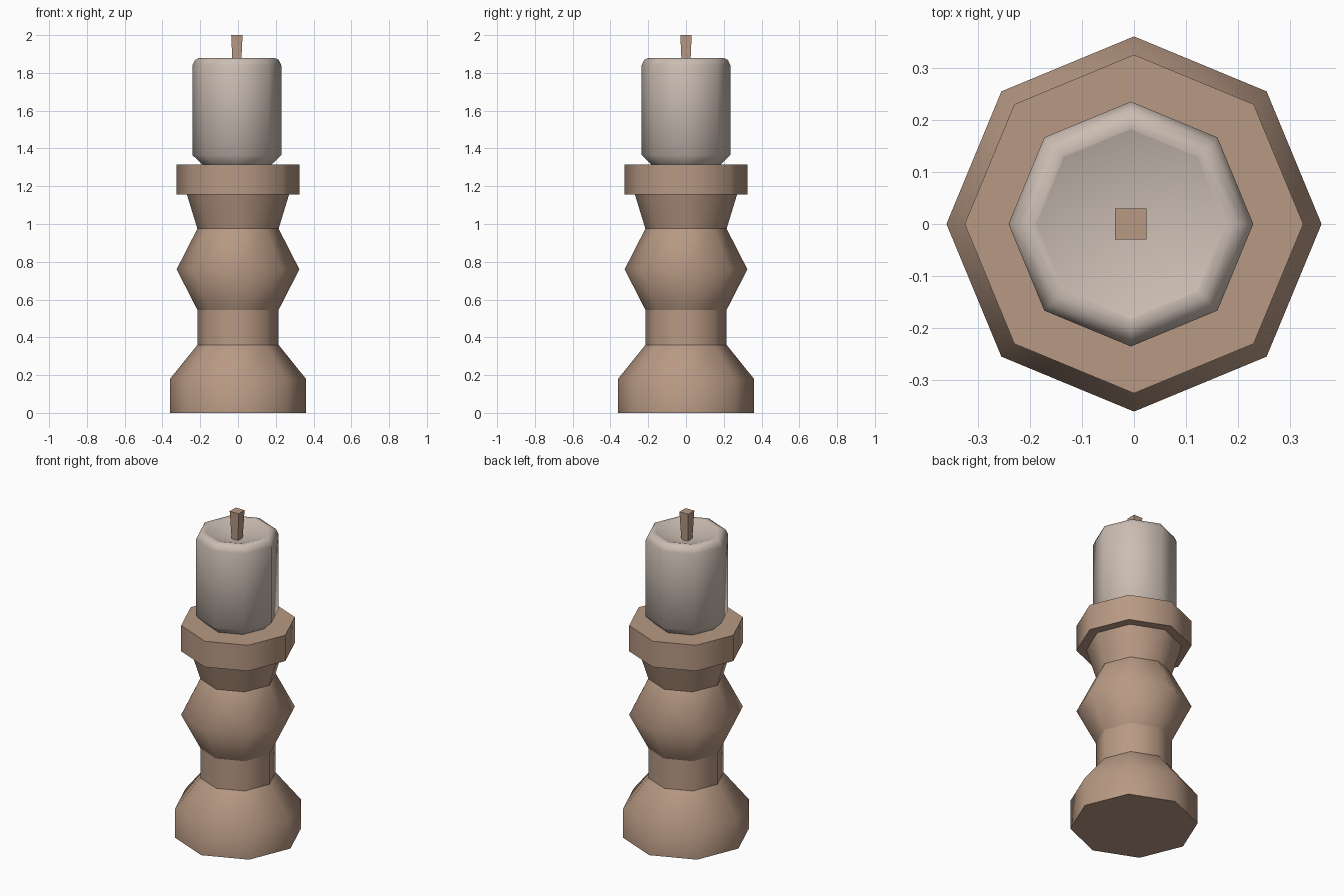
import bpy, bmesh
from math import cos, sin, pi, sqrt

cube = bpy.data.objects.get("Cube")
if cube:
    bpy.data.objects.remove(cube, do_unlink=True)


def make_material(name, rgb):
    mat = bpy.data.materials.new(name)
    mat.use_nodes = True
    mat.diffuse_color = (*rgb, 1)
    mat.node_tree.nodes["Principled BSDF"].inputs["Base Color"].default_value = (*rgb, 1)
    return mat


def lathe(name, profile, mat, sides=8, turn=0.0, x=0.0, smooth=True, sharp=()):
    """Turn (radius, height) points round z; radius 0 closes to a point.
    sharp lists the profile points whose ring is a hard edge."""
    bm = bmesh.new()
    rings = []
    for r, z in profile:
        if r == 0:
            rings.append([bm.verts.new((x, 0, z))] * sides)
        else:
            angles = [turn + 2 * pi * i / sides for i in range(sides)]
            rings.append([bm.verts.new((x + r * cos(a), r * sin(a), z)) for a in angles])
    for low, high in zip(rings, rings[1:]):
        for i in range(sides):
            j = (i + 1) % sides
            corners = list(dict.fromkeys((low[i], low[j], high[j], high[i])))
            bm.faces.new(corners).smooth = smooth
    for k in sharp:
        for i in range(sides):
            edge = bm.edges.get((rings[k][i], rings[k][(i + 1) % sides]))
            edge.smooth = False
    mesh = bpy.data.meshes.new(name)
    bm.to_mesh(mesh)
    bm.free()
    mesh.materials.append(mat)
    obj = bpy.data.objects.new(name, mesh)
    bpy.context.collection.objects.link(obj)
    return obj


wood = make_material("warm brown wood", (0.48, 0.32, 0.23))
wax = make_material("pale wax", (0.60, 0.51, 0.45))

# Turned candlestick, each section softly shaded with hard joints between
lathe("base", [(0, 0), (0.36, 0), (0.36, 0.18), (0.215, 0.36)], wood, sharp=[1])
lathe("neck", [(0.215, 0.36), (0.215, 0.545)], wood)
lathe("bulb", [(0.215, 0.545), (0.325, 0.76), (0.215, 0.975)], wood)
lathe("flared_collar", [(0.215, 0.975), (0.27, 1.155)], wood)
lathe("drip_plate", [(0, 1.155), (0.325, 1.155), (0.325, 1.315), (0, 1.315)],
      wood, sharp=[1, 2])

# Candle with rounded shoulder and a shallow melted hollow
lathe("candle", [(0.18, 1.312), (0.235, 1.365), (0.235, 1.84), (0.222, 1.868),
                 (0.2, 1.88), (0.182, 1.878), (0, 1.82)],
      wax, x=-0.006, sharp=[5])

# Square wick, slightly wider at the top
lathe("wick", [(0.021 * sqrt(2), 1.8), (0.03 * sqrt(2), 2), (0, 2)],
      wood, sides=4, turn=pi / 4, x=-0.006, smooth=False)
